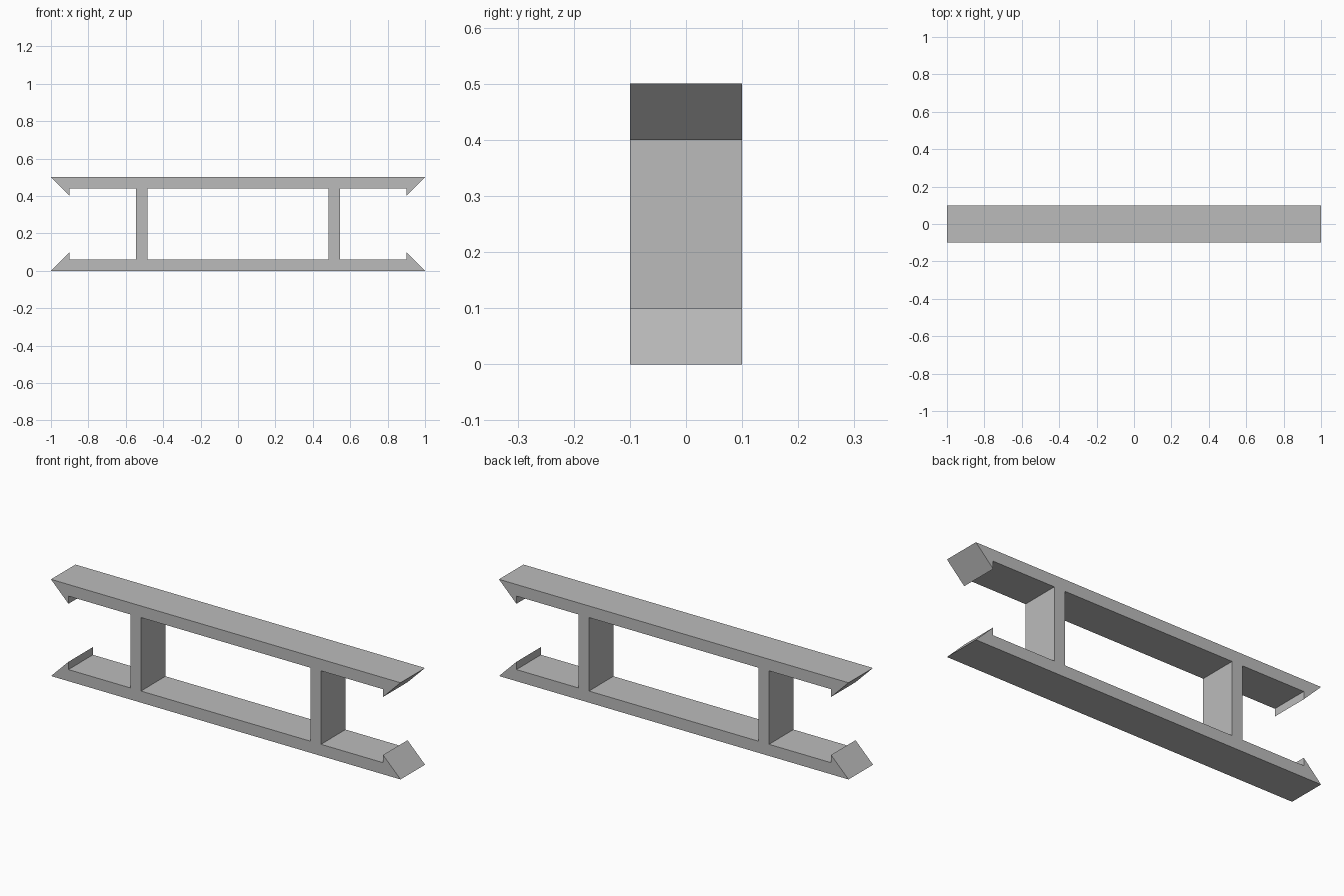
import bpy
import bmesh

cube = bpy.data.objects.get("Cube")
if cube:
    bpy.data.objects.remove(cube, do_unlink=True)

HALF_DEPTH = 0.1
HALF_HEIGHT = 0.25


def make_material(name, rgb):
    mat = bpy.data.materials.new(name)
    mat.use_nodes = True
    color = (*rgb, 1.0)
    mat.diffuse_color = color
    mat.node_tree.nodes["Principled BSDF"].inputs["Base Color"].default_value = color
    return mat


grey = make_material("plain grey", (0.5, 0.5, 0.5))

# Quarter outline (x, z): half a rail, its hooked end and half a post
outline = [(0, 0), (1, 0), (0.9, 0.1), (0.9, 0.06),
           (0.545, 0.06), (0.545, HALF_HEIGHT), (0.485, HALF_HEIGHT),
           (0.485, 0.06), (0, 0.06)]

bm = bmesh.new()
front = bm.faces.new([bm.verts.new((x, -HALF_DEPTH, z - HALF_HEIGHT)) for x, z in outline])
extruded = bmesh.ops.extrude_face_region(bm, geom=[front], use_keep_orig=True)
back_verts = [g for g in extruded["geom"] if isinstance(g, bmesh.types.BMVert)]
bmesh.ops.translate(bm, verts=back_verts, vec=(0, 2 * HALF_DEPTH, 0))

# Open the ends that meet the mirror planes
seams = [f for f in bm.faces
         if all(abs(v.co.x) < 1e-5 for v in f.verts)
         or all(abs(v.co.z) < 1e-5 for v in f.verts)]
bmesh.ops.delete(bm, geom=seams, context="FACES")
bmesh.ops.recalc_face_normals(bm, faces=bm.faces)

mesh = bpy.data.meshes.new("double_rail_frame")
bm.to_mesh(mesh)
bm.free()
mesh.materials.append(grey)

frame = bpy.data.objects.new("double_rail_frame", mesh)
frame.location.z = HALF_HEIGHT
bpy.context.collection.objects.link(frame)

# Mirror to both ends and to the upper rail
mirror = frame.modifiers.new("Mirror", "MIRROR")
mirror.use_axis = (True, False, True)
mirror.use_clip = True
mirror.merge_threshold = 0.0001

# Merge the flat seams left by mirroring
cleanup = frame.modifiers.new("Merge flat faces", "DECIMATE")
cleanup.decimate_type = "DISSOLVE"
cleanup.angle_limit = 0.01
